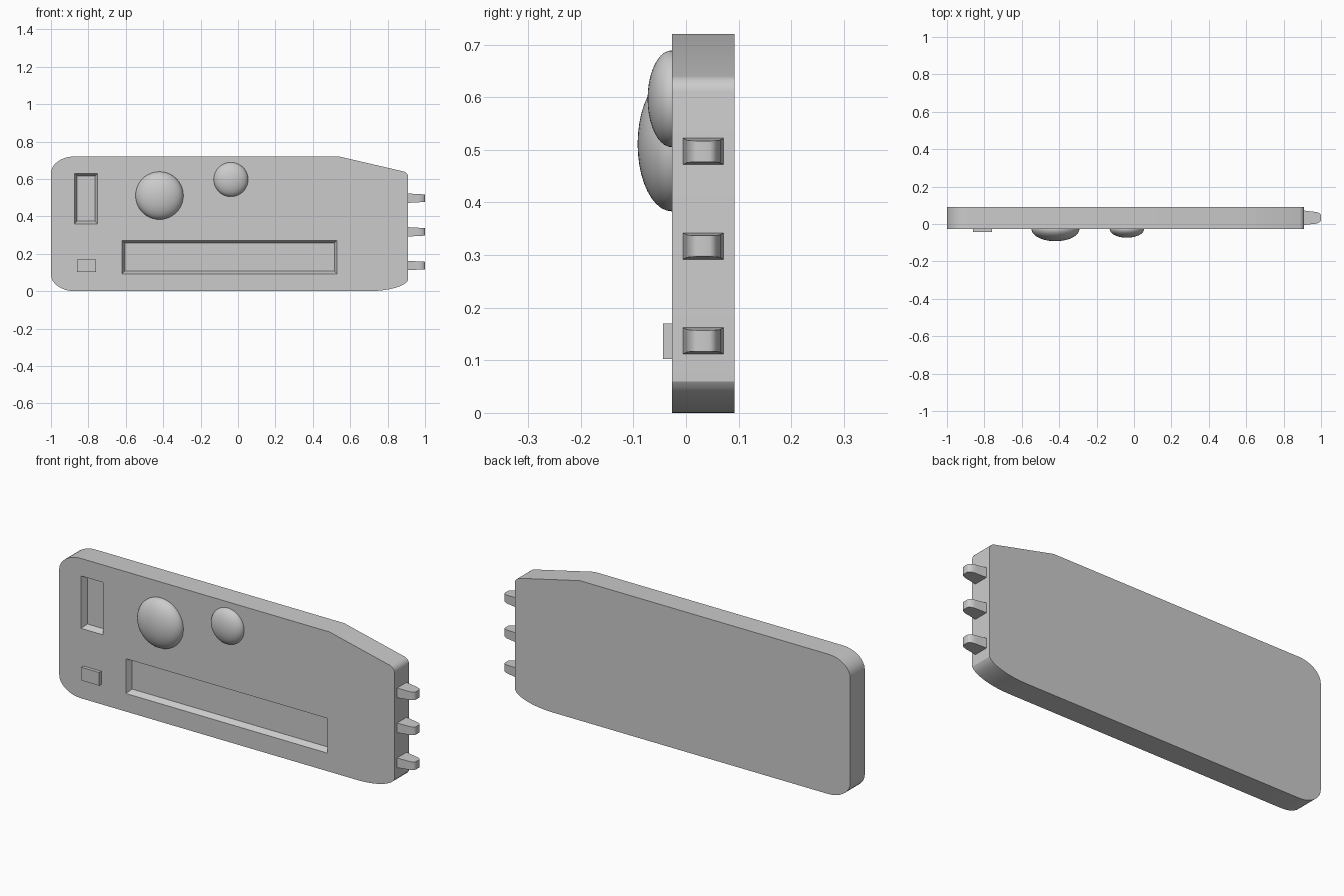
import bpy, bmesh, math
from mathutils import Vector

if "Cube" in bpy.data.objects:
    bpy.data.objects.remove(bpy.data.objects["Cube"])

FRONT, BACK = -0.027, 0.092


def finish(name, bm, smooth=None):
    bmesh.ops.recalc_face_normals(bm, faces=bm.faces)
    me = bpy.data.meshes.new(name)
    bm.to_mesh(me)
    bm.free()
    ob = bpy.data.objects.new(name, me)
    bpy.context.collection.objects.link(ob)
    bpy.ops.object.select_all(action='DESELECT')
    ob.select_set(True)
    bpy.context.view_layer.objects.active = ob
    if smooth:
        bpy.ops.object.shade_smooth_by_angle(angle=math.radians(smooth))
    return ob


def loft(name, a, b, smooth=None):
    """Closed solid between two matching outlines."""
    bm = bmesh.new()
    va, vb = [bm.verts.new(p) for p in a], [bm.verts.new(p) for p in b]
    n = len(a)
    bm.faces.new(va)
    bm.faces.new(vb[::-1])
    for i in range(n):
        j = (i + 1) % n
        bm.faces.new((va[i], va[j], vb[j], vb[i]))
    return finish(name, bm, smooth)


def corner(start, tip, end, n=8):
    """Elliptical rounding from start to end around the corner tip."""
    s, t, e = Vector(start), Vector(tip), Vector(end)
    c = s + e - t
    return [c + (s - c) * math.cos(a) + (e - c) * math.sin(a)
            for a in (math.pi / 2 * i / n for i in range(n + 1))]


def rect(x0, x1, z0, z1, y, inset=0):
    i = inset
    return [(x0 + i, y, z0 + i), (x1 - i, y, z0 + i),
            (x1 - i, y, z1 - i), (x0 + i, y, z1 - i)]


# Body plate
outline = corner((-1, 0.09), (-1, 0), (-0.875, 0))
outline += corner((0.70, 0), (0.89, 0.0), (0.91, 0.06))
outline += corner((0.91, 0.61), (0.91, 0.634), (0.885, 0.64), 5)
outline += [Vector((0.54, 0.72))]
outline += corner((-0.875, 0.72), (-1, 0.72), (-1, 0.63))
body = loft("body", [(p.x, FRONT, p.y) for p in outline],
            [(p.x, BACK, p.y) for p in outline])

# Recessed windows with sloping walls
DEPTH, SLOPE = 0.03, 0.015
for dims in ((-0.875, -0.75, 0.36, 0.63), (-0.62, 0.53, 0.093, 0.272)):
    cutter = loft("window_cutter", rect(*dims, FRONT - DEPTH, -SLOPE),
                  rect(*dims, FRONT + DEPTH, SLOPE))
    cutter.hide_render = True
    mod = body.modifiers.new("window", 'BOOLEAN')
    mod.operation, mod.solver, mod.object = 'DIFFERENCE', 'EXACT', cutter
    bpy.context.view_layer.objects.active = body
    bpy.ops.object.modifier_apply(modifier=mod.name)
    bpy.data.objects.remove(cutter)
bpy.ops.object.select_all(action='DESELECT')
body.select_set(True)
bpy.ops.object.shade_smooth_by_angle(angle=math.radians(25))

# Small square button
b = (-0.86, -0.76, 0.102, 0.17)
loft("button", rect(*b, -0.044), rect(*b, FRONT + 0.005))

# Domed knobs
for name, x, z, r, h in (("large_dome", -0.42, 0.511, 0.128, 0.065),
                         ("small_dome", -0.038, 0.597, 0.092, 0.046)):
    bm = bmesh.new()
    bmesh.ops.create_uvsphere(bm, u_segments=40, v_segments=20, radius=1)
    bmesh.ops.bisect_plane(bm, geom=bm.verts[:] + bm.edges[:] + bm.faces[:],
                           plane_co=(0, 0.02, 0), plane_no=(0, 1, 0), clear_outer=True)
    for v in bm.verts:
        v.co = (x + v.co.x * r, FRONT + v.co.y * h, z + v.co.z * r)
    finish(name, bm, 40)

# Connector prongs: rounded in plan, tapering slightly toward the tip
half = corner((0.955, 0.033), (1.0, 0.033), (1.0, 0.012), 6)
plan = [Vector((0.90, 0.04))] + half
plan += [Vector((p.x, -p.y)) for p in reversed(plan)]
for i in range(3):
    zc = 0.137 + 0.18 * i
    sides = [[(p.x, 0.033 + p.y, zc + s * (0.025 - 0.055 * (p.x - 0.91)))
              for p in plan] for s in (-1, 1)]
    loft(f"prong_{i + 1}", *sides, smooth=30)
